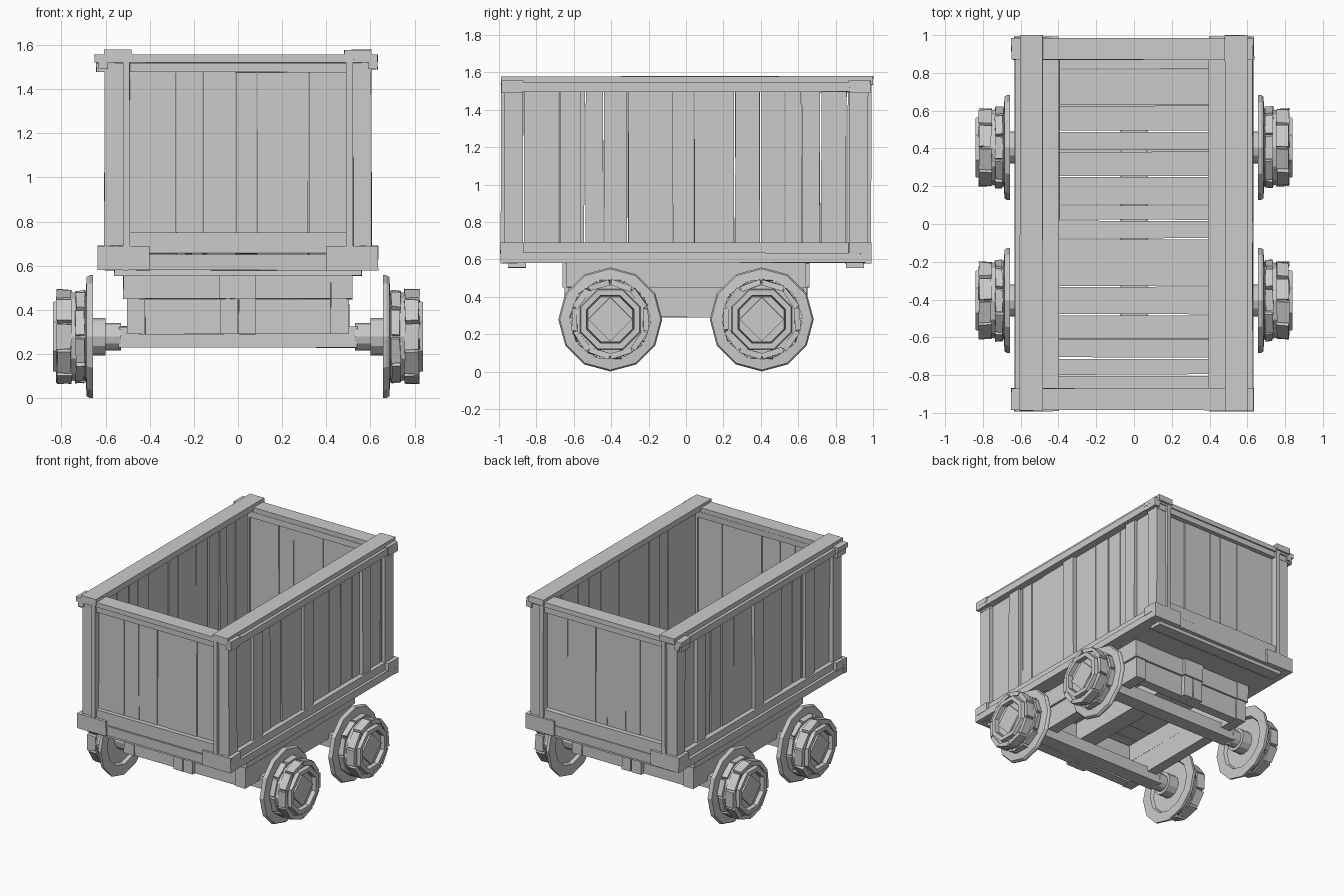
import bpy, bmesh, random
from math import sin, cos, pi, tau
from mathutils import Vector, Matrix

if "Cube" in bpy.data.objects:
    bpy.data.objects.remove(bpy.data.objects["Cube"])

random.seed(4)


def finish(name, bm):
    bmesh.ops.recalc_face_normals(bm, faces=bm.faces)
    me = bpy.data.meshes.new(name)
    bm.to_mesh(me)
    bm.free()
    ob = bpy.data.objects.new(name, me)
    bpy.context.collection.objects.link(ob)
    return ob


def add_box(bm, x, y, z, jitter=0.003, mat=None):
    """Hand-hewn box between the (min, max) pairs."""
    verts = bmesh.ops.create_cube(bm, size=1)["verts"]
    for v in verts:
        c = [r[0] if s < 0 else r[1] for r, s in zip((x, y, z), v.co)]
        v.co = Vector(c) + Vector([random.uniform(-jitter, jitter) for _ in c])
        if mat:
            v.co = mat @ v.co
    return verts


def box(name, x, y, z, jitter=0.002):
    bm = bmesh.new()
    add_box(bm, x, y, z, jitter)
    return finish(name, bm)


def span(s, a, b):
    return tuple(sorted((s * a, s * b)))


def lathe(bm, profile, n, mat, turn=0.0):
    """Revolve (x, radius) points round the x axis in n flat sides."""
    rings = [[bm.verts.new(mat @ Vector((x, r * sin(turn + tau * i / n), -r * cos(turn + tau * i / n))))
              for i in range(n)] for x, r in profile]
    for a, b in zip(rings, rings[1:]):
        for i in range(n):
            j = (i + 1) % n
            bm.faces.new((a[i], a[j], b[j], b[i]))
    if profile[0] != profile[-1]:
        bm.faces.new(rings[0])
        bm.faces.new(rings[-1])


def planks(name, cuts, axis, depth, length, gap=0.006):
    """Row of tapered planks between cuts; axis 'x', 'y' (walls) or 'f' (floor)."""
    bm = bmesh.new()
    for a, b in zip(cuts, cuts[1:]):
        push = random.uniform(-0.005, 0.005)
        d = (depth[0] + push, depth[1] + push)
        if axis == 'x':
            vs, k, l = add_box(bm, (a, b), d, length, 0), 0, 2
        elif axis == 'y':
            vs, k, l = add_box(bm, d, (a, b), length, 0), 1, 2
        else:
            vs, k, l = add_box(bm, length, (a, b), d, 0), 1, 0
        taper = {(i, j): random.uniform(0, gap) for i in (0, 1) for j in (0, 1)}
        mid_k, mid_l = (a + b) / 2, sum(length) / 2
        for v in vs:
            hi = v.co[k] > mid_k
            v.co[k] += (-1 if hi else 1) * taper[int(hi), int(v.co[l] > mid_l)]
    return finish(name, bm)


# Plank walls and floor
side_cuts = [-0.9, -0.87, -0.68, -0.54, -0.44, -0.31, -0.07, 0.04, 0.26, 0.40, 0.53, 0.62, 0.72, 0.86, 0.9]
front_cuts = [-0.53, -0.28, -0.16, -0.01, 0.085, 0.32, 0.53]
floor_cuts = [-0.93, -0.80, -0.71, -0.61, -0.48, -0.33, -0.08, 0.02, 0.10, 0.25, 0.385, 0.49, 0.63, 0.82, 0.93]
for s, tag in ((-1, "left"), (1, "right")):
    planks(tag + "_wall_planks", side_cuts, 'y', span(s, 0.525, 0.575), (0.6, 1.52))
for s, tag in ((-1, "front"), (1, "back")):
    planks(tag + "_wall_planks", front_cuts, 'x', span(s, 0.885, 0.94), (0.6, 1.5), 0.003)
planks("floor_planks", floor_cuts, 'f', (0.585, 0.625), (-0.54, 0.54))

for s, tag in ((-1, "left"), (1, "right")):
    # Long rails, sills and side battens
    box(tag + "_top_rail", span(s, 0.482, 0.605), (-0.99, 1.0), (1.535, 1.578))
    box(tag + "_top_under_rail", span(s, 0.56, 0.628), (-0.97, 0.97), (1.495, 1.545))
    box(tag + "_upper_sill", span(s, 0.55, 0.61), (-0.985, 0.965), (0.63, 0.69))
    box(tag + "_lower_sill", span(s, 0.54, 0.632), (-0.99, 0.96), (0.582, 0.635))
    box(tag + "_floor_edge", span(s, 0.395, 0.53), (-0.88, 0.88), (0.61, 0.645))
    for i, (a, b) in enumerate(((-0.07, 0.04), (0.62, 0.715), (-0.67, -0.56))):
        box(f"{tag}_batten_{i}", span(s, 0.55, 0.597), (a, b), (0.68, 1.51))
    # Chassis long beams
    box(tag + "_chassis_upper_beam", span(s, 0.42, 0.52), (-0.64, 0.64), (0.45, 0.585))
    box(tag + "_chassis_lower_beam", span(s, 0.42, 0.503), (-0.63, 0.63), (0.29, 0.45))

for t, end in ((-1, "front"), (1, "back")):
    # End rails, bottom board and cross foot
    box(end + "_top_rail", (-0.65, 0.632), span(t, 0.87, 0.985), (1.52, 1.557))
    box(end + "_top_under_rail", (-0.642, 0.605), span(t, 0.87, 0.975), (1.477, 1.52))
    box(end + "_bottom_board", (-0.5, 0.5), span(t, 0.93, 0.975), (0.655, 0.75))
    box(end + "_bottom_beam", (-0.6, 0.6), span(t, 0.9, 0.978), (0.58, 0.652))
    box(end + "_cross_foot", (-0.56, 0.56), span(t, 0.855, 0.95), (0.555, 0.585))
    # Chassis end beams and coupling block
    box(end + "_chassis_upper_end", (-0.42, 0.42), span(t, 0.55, 0.635), (0.45, 0.58))
    box(end + "_chassis_lower_end", (-0.42, 0.42), span(t, 0.55, 0.62), (0.29, 0.45))
    box(end + "_coupling_upper", (-0.085, 0.08), span(t, 0.58, 0.66), (0.45, 0.58))
    box(end + "_coupling_left", (-0.082, -0.003), span(t, 0.58, 0.65), (0.29, 0.45))
    box(end + "_coupling_right", (0.003, 0.078), span(t, 0.58, 0.648), (0.29, 0.45))
    # Axle beam
    box(end + "_axle_beam", (-0.54, 0.54), (t * 0.405 - 0.055, t * 0.405 + 0.055), (0.23, 0.325))
    for s, tag in ((-1, "left"), (1, "right")):
        # Corner posts, straps and sill blocks
        n = f"{end}_{tag}"
        box(n + "_corner_post", span(s, 0.515, 0.605), span(t, 0.872, 0.972), (0.6, 1.5))
        box(n + "_post_strap", span(s, 0.49, 0.522), span(t, 0.93, 0.99), (0.58, 1.55))
        box(n + "_sill_block", span(s, 0.4, 0.635), span(t, 0.955, 0.992), (0.58, 0.69))
        box(n + "_sill_block_side", span(s, 0.59, 0.635), span(t, 0.87, 0.985), (0.63, 0.69))
        box(n + "_rail_cap", span(s, 0.59, 0.632), span(t, 0.875, 0.985), (1.49, 1.555))

# Central beam under the floor
box("centre_beam", (-0.07, 0.07), (-0.56, 0.56), (0.44, 0.587))


def wheel(name, s, y):
    mat = Matrix.Translation((0, y, 0.279)) @ Matrix.Rotation(0 if s > 0 else pi, 4, 'Z')
    # Axle stub with collar
    bm = bmesh.new()
    lathe(bm, [(0.53, 0.062), (0.6, 0.062), (0.6, 0.085), (0.685, 0.085)], 12, mat)
    finish(name + "_axle_stub", bm)
    # Flanged wheel body with a shallow dish behind and a recessed face
    bm = bmesh.new()
    lathe(bm, [(0.68, 0.08), (0.68, 0.19), (0.657, 0.2), (0.657, 0.278), (0.672, 0.278), (0.685, 0.27),
               (0.69, 0.203), (0.81, 0.196), (0.812, 0.15), (0.785, 0.14)], 12, mat)
    finish(name + "_flanged_wheel", bm)
    # Iron plates round the tread, in two staggered rows
    bm = bmesh.new()
    for x0, x1, r, off in ((0.695, 0.735, 0.208, 0.0), (0.755, 0.82, 0.205, 0.5)):
        for i in range(10):
            rot = mat @ Matrix.Rotation((i + off) * tau / 10, 4, 'X')
            add_box(bm, (x0, x1), (-0.058, 0.058), (r - 0.03, r), 0.004, rot)
    finish(name + "_tread_plates", bm)
    # Raised face ring
    bm = bmesh.new()
    ring = [(0.8, 0.178), (0.838, 0.17), (0.838, 0.138), (0.785, 0.135), (0.8, 0.178)]
    lathe(bm, ring, 8, mat, pi / 8)
    bmesh.ops.remove_doubles(bm, verts=bm.verts, dist=1e-5)
    finish(name + "_face_ring", bm)
    # Hub with four-sided cap
    bm = bmesh.new()
    lathe(bm, [(0.78, 0.135), (0.81, 0.13)], 8, mat, pi / 8)
    lathe(bm, [(0.805, 0.12), (0.82, 0.118)], 4, mat)
    finish(name + "_hub", bm)


for s, tag in ((-1, "left"), (1, "right")):
    for t, end in ((-1, "front"), (1, "back")):
        wheel(f"{end}_{tag}_wheel", s, t * 0.405)
